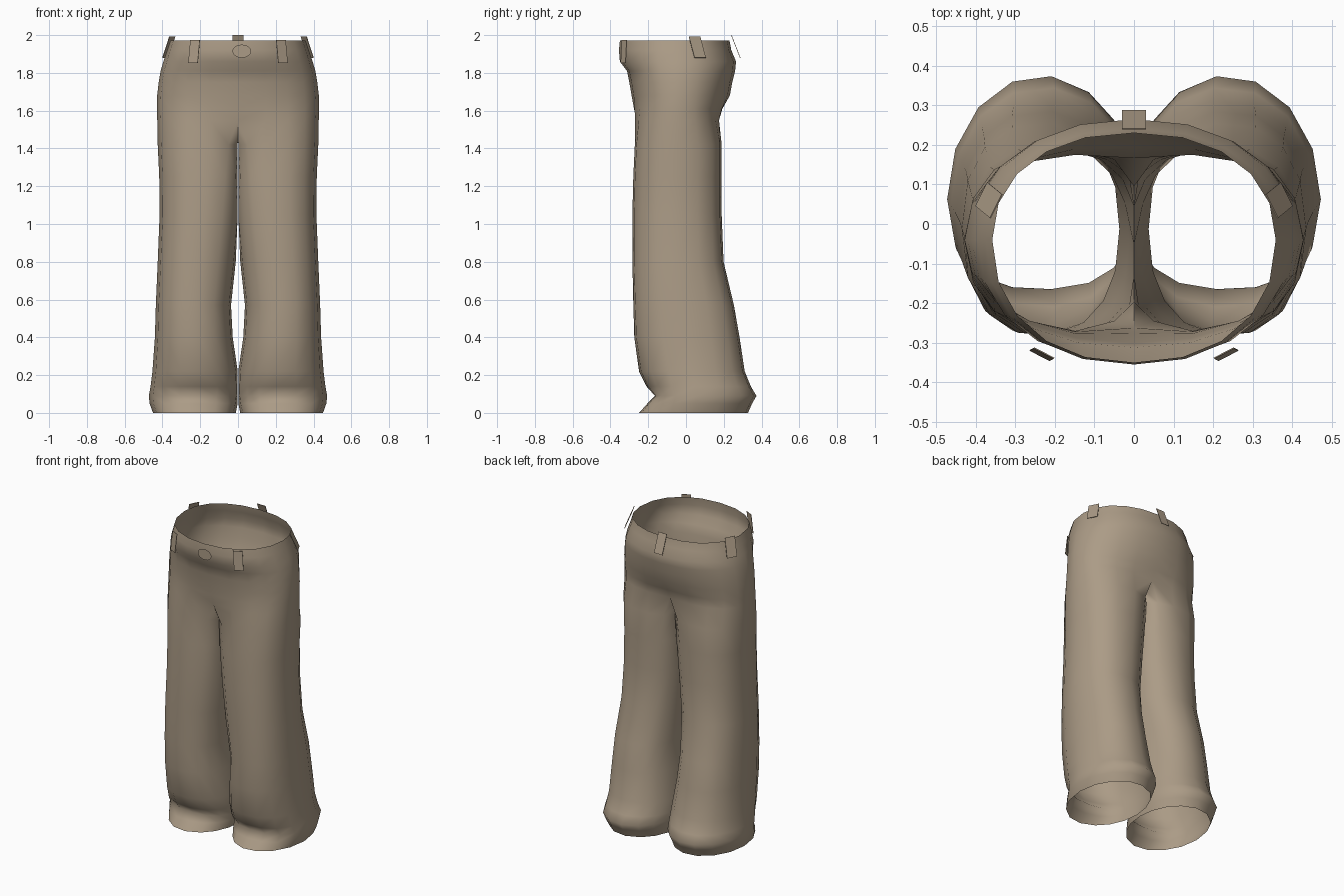
import bpy, bmesh, math
from mathutils import Vector

if "Cube" in bpy.data.objects:
    bpy.data.objects.remove(bpy.data.objects["Cube"])

mat = bpy.data.materials.new("tan_cloth")
mat.diffuse_color = (0.41, 0.33, 0.24, 1)
mat.use_nodes = True
mat.node_tree.nodes["Principled BSDF"].inputs["Base Color"].default_value = mat.diffuse_color


def add_object(name, bm, smooth=False):
    mesh = bpy.data.meshes.new(name)
    bmesh.ops.recalc_face_normals(bm, faces=bm.faces)
    for f in bm.faces:
        f.smooth = smooth
    bm.to_mesh(mesh)
    bm.free()
    mesh.materials.append(mat)
    ob = bpy.data.objects.new(name, mesh)
    bpy.context.collection.objects.link(ob)
    return ob


def spow(v, e):
    return math.copysign(abs(v) ** e, v)


def oval(angle, cx, cy, rx, ry, n):
    a = math.radians(angle)
    return (cx + rx * spow(math.cos(a), 2 / n), cy + ry * spow(math.sin(a), 2 / n))


OUT = 10   # steps round the outside of a leg, continuing up the hip
IN = 6     # steps along the inseam


def leg_ring(xin, xout, yf, yb, pinch, n):
    """Leg outline; the inner thigh is flattened near x = 0, pinch pushes in the front fold."""
    angles = [240 + 24 * i for i in range(OUT + 1)] + [120 + 20 * i for i in range(1, IN)]
    pts = []
    for a in angles:
        x, y = oval(a, (xin + xout) / 2, (yf + yb) / 2, (xout - xin) / 2, (yb - yf) / 2, n)
        y += pinch * max(0, -math.sin(math.radians(a))) ** 2.5
        pts.append((max(x, .0015), y))
    return pts


def hip_ring(xo, yf, yb, yc=-0.04):
    pts = []
    for i in range(OUT + 1):
        a = -90 + 180 * i / OUT
        pts.append(oval(a, 0, yc, xo, (yc - yf) if a < 0 else (yb - yc), 2.2))
    return pts


# z, inner x, outer x, front y, back y, front pinch, squareness
LEG = [(0, .012, .45, -.25, .33, 0, 2), (.05, .0, .468, -.25, .352, .045, 2),
       (.09, -.005, .472, -.25, .375, .085, 2), (.14, -.005, .463, -.25, .345, .04, 2.1),
       (.22, .0, .453, -.25, .312, 0, 2.2), (.40, .028, .44, -.275, .285, 0, 2.3),
       (.57, .037, .435, -.28, .255, 0, 2.3), (.80, .012, .425, -.285, .20, 0, 2.3),
       (1.05, -.015, .415, -.285, .19, 0, 2.3), (1.25, -.035, .417, -.28, .19, 0, 2.3),
       (1.42, -.06, .425, -.272, .19, 0, 2.3)]
# z, outer x, front y, back y, share of hip shape against leg shape
HIP = [(1.55, .43, -.28, .17, .5), (1.61, .43, -.283, .20, .8), (1.68, .428, -.288, .232, 1),
       (1.75, .42, -.30, .245, 1), (1.81, .41, -.312, .26, 1), (1.86, .395, -.35, .265, 1),
       (1.92, .375, -.355, .24, 1), (1.972, .358, -.35, .23, 1)]

# Trousers: one half lofted from hem to waist, then mirrored
bm = bmesh.new()
rings = [[bm.verts.new((x, y, z)) for x, y in leg_ring(*r)] for z, *r in LEG]
thigh = leg_ring(*LEG[-1][1:])
for k, (z, xo, yf, yb, w) in enumerate(HIP):
    ring = []
    for i, (x, y) in enumerate(hip_ring(xo, yf, yb)):
        x, y = x * w + thigh[i][0] * (1 - w), y * w + thigh[i][1] * (1 - w)
        ring.append(bm.verts.new((0 if i in (0, OUT) else x, y, z)))
    if k == 0:  # crotch seam closes the inside of the leg
        back, front = ring[OUT].co.copy(), ring[0].co.copy()
        for j in range(1, IN):
            p = back.lerp(front, j / IN)
            ring.append(bm.verts.new((0, p.y, z - .06 * math.sin(math.pi * j / IN))))
    rings.append(ring)
for a, b in zip(rings, rings[1:]):
    n = OUT + IN if len(b) == OUT + IN else OUT
    for i in range(n):
        j = (i + 1) % (OUT + IN)
        bm.faces.new((a[i], a[j], b[j], b[i]))
trousers = add_object("trousers", bm, True)
mir = trousers.modifiers.new("mirror", 'MIRROR')
mir.merge_threshold = 0.001


# Belt loops: thin straps given by top edge and bottom edge
def strap(name, top, bottom, across, mirror=False):
    bm = bmesh.new()
    t, b, h = Vector(top), Vector(bottom), Vector(across) / 2
    bm.faces.new([bm.verts.new(p) for p in (t - h, t + h, b + h, b - h)])
    ob = add_object(name, bm)
    if mirror:
        ob.modifiers.new("mirror", 'MIRROR')
    s = ob.modifiers.new("thickness", 'SOLIDIFY')
    s.thickness = 0.003
    s.offset = 0


strap("front_belt_loops", (.227, -.326, 1.975), (.238, -.332, 1.853), (.05, .026, 0), True)
strap("side_belt_loops", (.348, .045, 1.993), (.385, .075, 1.88), (-.03, .06, 0), True)
strap("back_belt_loop", (0, .24, 2.0), (0, .287, 1.88), (.06, 0, 0))

# Waist button
bm = bmesh.new()
bmesh.ops.create_circle(bm, cap_ends=True, segments=16, radius=1)
for v in bm.verts:
    v.co = (.02 + .05 * v.co.x, -.373, 1.915 + .035 * v.co.y)
add_object("waist_button", bm)
